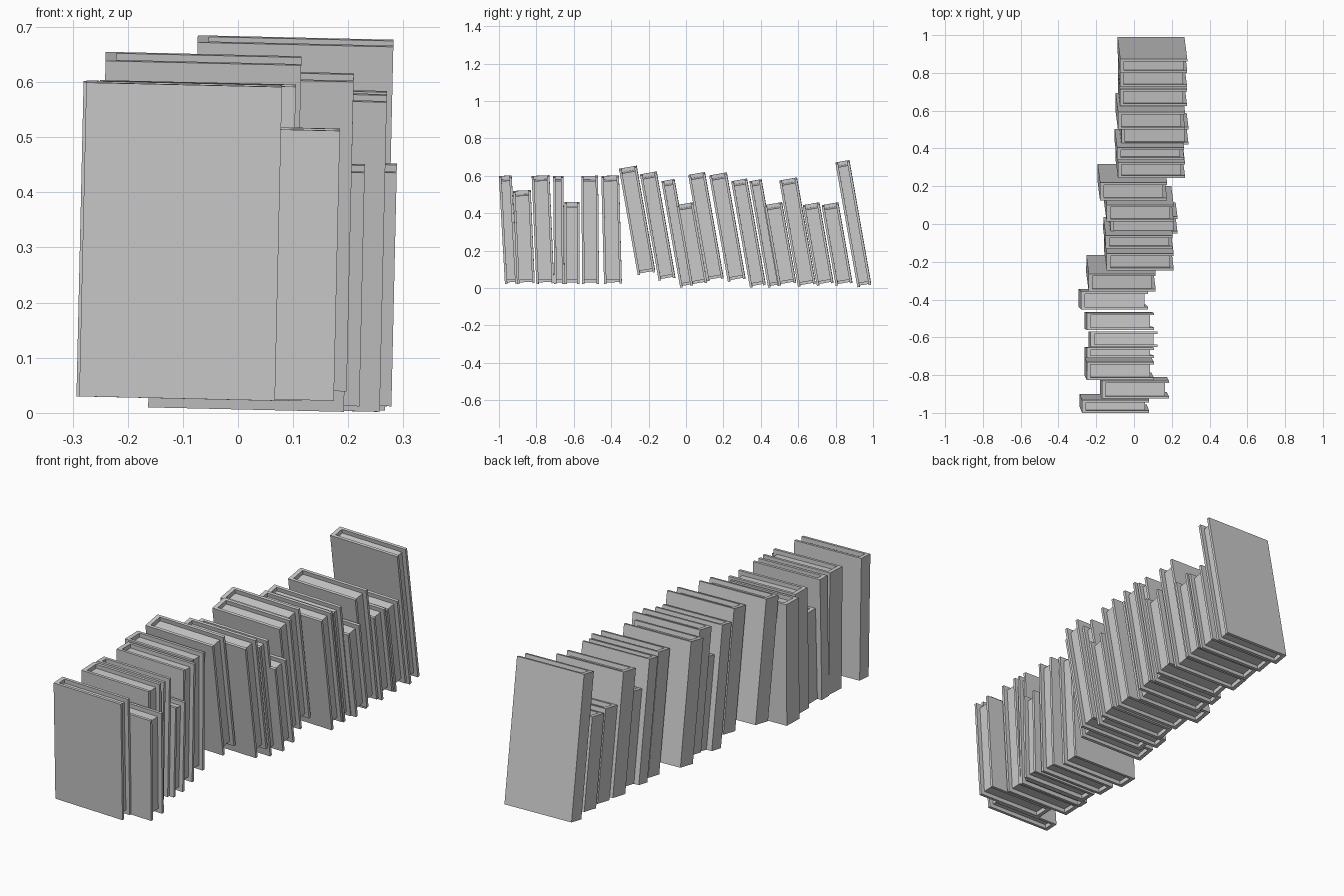
import bpy
import bmesh
from math import radians, sin
from mathutils import Euler, Vector

default_cube = bpy.data.objects.get("Cube")
if default_cube:
    bpy.data.objects.remove(default_cube, do_unlink=True)

# One grey for everything
grey = bpy.data.materials.new("plain_grey")
grey.use_nodes = True
colour = (0.6, 0.6, 0.6, 1)
grey.diffuse_color = colour
grey.node_tree.nodes["Principled BSDF"].inputs["Base Color"].default_value = colour

WIDTH = 0.355
BOARD = 0.013      # cover board thickness
SPINE = 0.02       # spine thickness
INSET = 0.02       # how far the pages sit inside the cover
TILT = radians(1.3)

# Book heights
SMALL, MEDIUM, LARGE, GIANT = 0.43, 0.49, 0.57, 0.67


def prism(name, outline, bottom, top, place):
    """Extrude a flat outline upward, then move it into its place in the row."""
    bm = bmesh.new()
    base = bm.faces.new([bm.verts.new((x, y, bottom)) for x, y in outline])
    solid = bmesh.ops.extrude_face_region(bm, geom=[base])
    raised = [v for v in solid["geom"] if isinstance(v, bmesh.types.BMVert)]
    bmesh.ops.translate(bm, verts=raised, vec=(0, 0, top - bottom))
    bmesh.ops.recalc_face_normals(bm, faces=bm.faces)
    mesh = bpy.data.meshes.new(name)
    bm.to_mesh(mesh)
    bm.free()
    mesh.materials.append(grey)
    obj = bpy.data.objects.new(name, mesh)
    obj.location, obj.rotation_euler = place
    bpy.context.collection.objects.link(obj)


def book(number, x, y, z, thick, height, lean):
    """x and y locate the top of the spine, z its foot."""
    angle = radians(lean)
    foot = Vector((x - height * sin(TILT), y + height * sin(angle), z))
    place = (foot, Euler((angle, TILT, 0)))
    far = thick - BOARD
    # Cover: two boards joined by the spine
    cover = [(0, 0), (WIDTH, 0), (WIDTH, BOARD), (SPINE, BOARD),
             (SPINE, far), (WIDTH, far), (WIDTH, thick), (0, thick)]
    prism(f"book_cover_{number}", cover, 0, height, place)
    # Page block set back from the cover edges
    edge = WIDTH - INSET
    pages = [(SPINE, BOARD), (edge, BOARD), (edge, far), (SPINE, far)]
    prism(f"book_pages_{number}", pages, INSET, height - INSET, place)


# Nearly upright books at the front: x, y, thickness, height, lean
upright = [
    (-.275, -1, .068, LARGE, 3.2),
    (-.17, -.925, .095, MEDIUM, 2.5),
    (-.25, -.825, .095, LARGE, 2.5),
    (-.25, -.71, .055, LARGE, .5),
    (-.23, -.65, .08, SMALL, 0),
    (-.25, -.56, .09, LARGE, .5),
    (-.28, -.453, .095, LARGE, 1.5),
]

# Leaning books behind: x, y, foot height, thickness, height
leaning = [
    (-.24, -.357, .077, .095, LARGE),
    (-.145, -.245, .047, .09, LARGE),
    (-.15, -.13, .01, .07, LARGE),
    (-.125, -.05, .02, .09, SMALL),
    (-.145, .013, .044, .09, LARGE),
    (-.18, .125, .041, .095, LARGE),
    (-.085, .243, .01, .085, LARGE),
    (-.09, .34, .01, .065, LARGE),
    (-.067, .42, .02, .095, SMALL),
    (-.085, .5, .014, .095, LARGE),
    (-.075, .625, .02, .09, SMALL),
    (-.075, .726, .02, .09, SMALL),
    (-.073, .8, .012, .075, GIANT),
]

for number, (x, y, thick, height, lean) in enumerate(upright, start=1):
    book(number, x, y, .03, thick, height, lean)
for number, (x, y, z, thick, height) in enumerate(leaning, start=len(upright) + 1):
    book(number, x, y, z, thick, height, lean=10)
